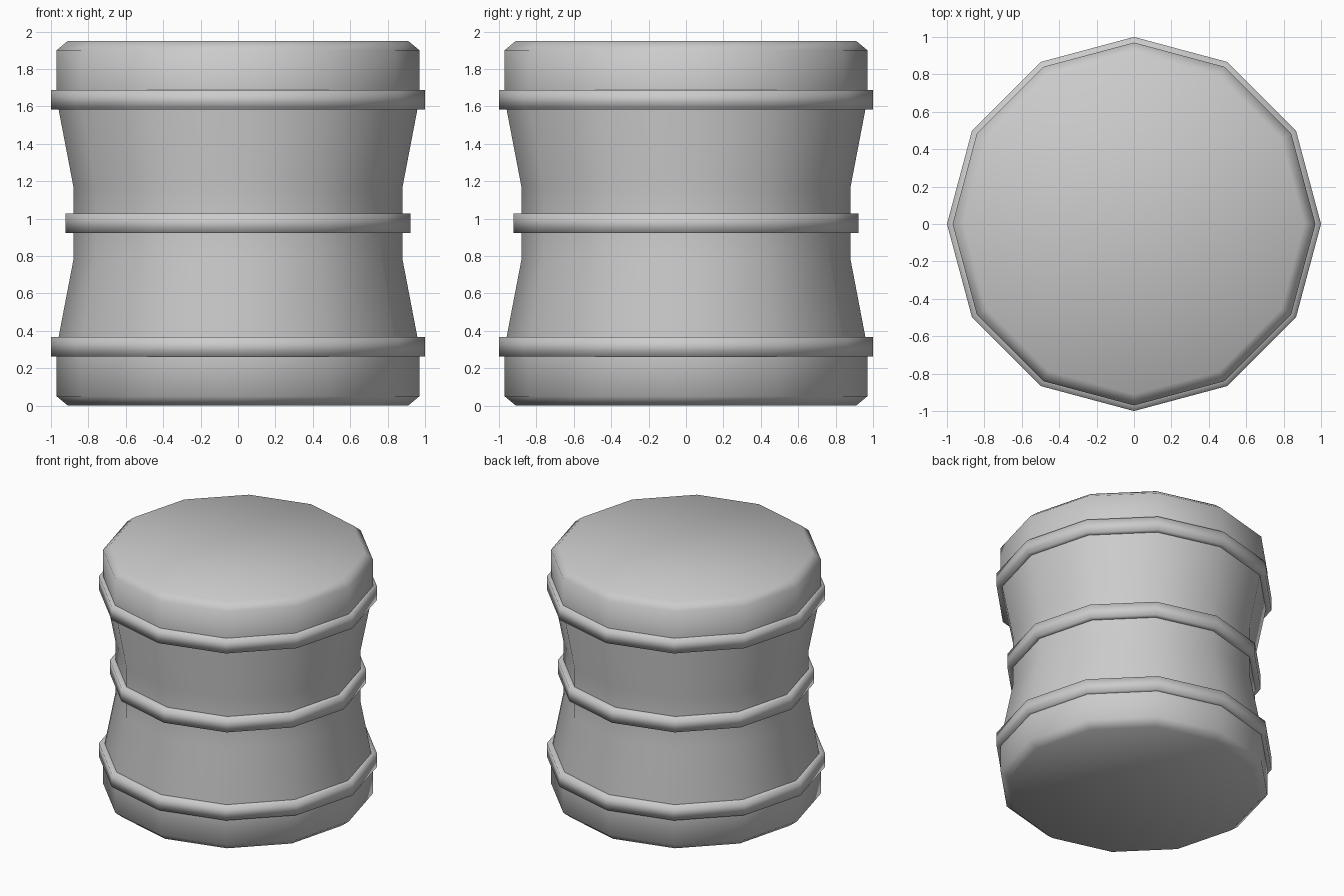
import bpy, bmesh, math

if "Cube" in bpy.data.objects:
    bpy.data.objects.remove(bpy.data.objects["Cube"])

SIDES = 12
MID = 0.975  # half height, the barrel is symmetric about it


def lathe(name, profile, capped):
    """Spin an (r, z) profile, listed bottom to top, into a smooth 12-sided shell."""
    bm = bmesh.new()
    rings = []
    for r, z in profile:
        rings.append([bm.verts.new((r * math.cos(2 * math.pi * i / SIDES),
                                    r * math.sin(2 * math.pi * i / SIDES), z))
                      for i in range(SIDES)])
    for a, b in zip(rings, rings[1:]):
        for i in range(SIDES):
            j = (i + 1) % SIDES
            bm.faces.new((a[i], a[j], b[j], b[i]))
    if capped:
        bm.faces.new(rings[0][::-1])
        bm.faces.new(rings[-1])
    for f in bm.faces:
        f.smooth = True
    mesh = bpy.data.meshes.new(name)
    bm.to_mesh(mesh)
    bm.free()
    ob = bpy.data.objects.new(name, mesh)
    bpy.context.collection.objects.link(ob)
    return ob


# Waisted body with chamfered ends, lower half mirrored upward
half = [(0.91, 0.0), (0.97, 0.05), (0.97, 0.31), (0.88, 0.78)]
body = half + [(r, 2 * MID - z) for r, z in reversed(half)]
lathe("barrel_body", body, True)

# Three raised hoops, inner edges sunk into the body
for name, radius, inner, z in (("lower_hoop", 1.0, 0.95, 0.315),
                               ("middle_hoop", 0.922, 0.875, MID),
                               ("upper_hoop", 1.0, 0.95, 2 * MID - 0.315)):
    h = 0.053
    lathe(name, [(inner, z - h), (radius, z - h), (radius, z + h), (inner, z + h)], False)
